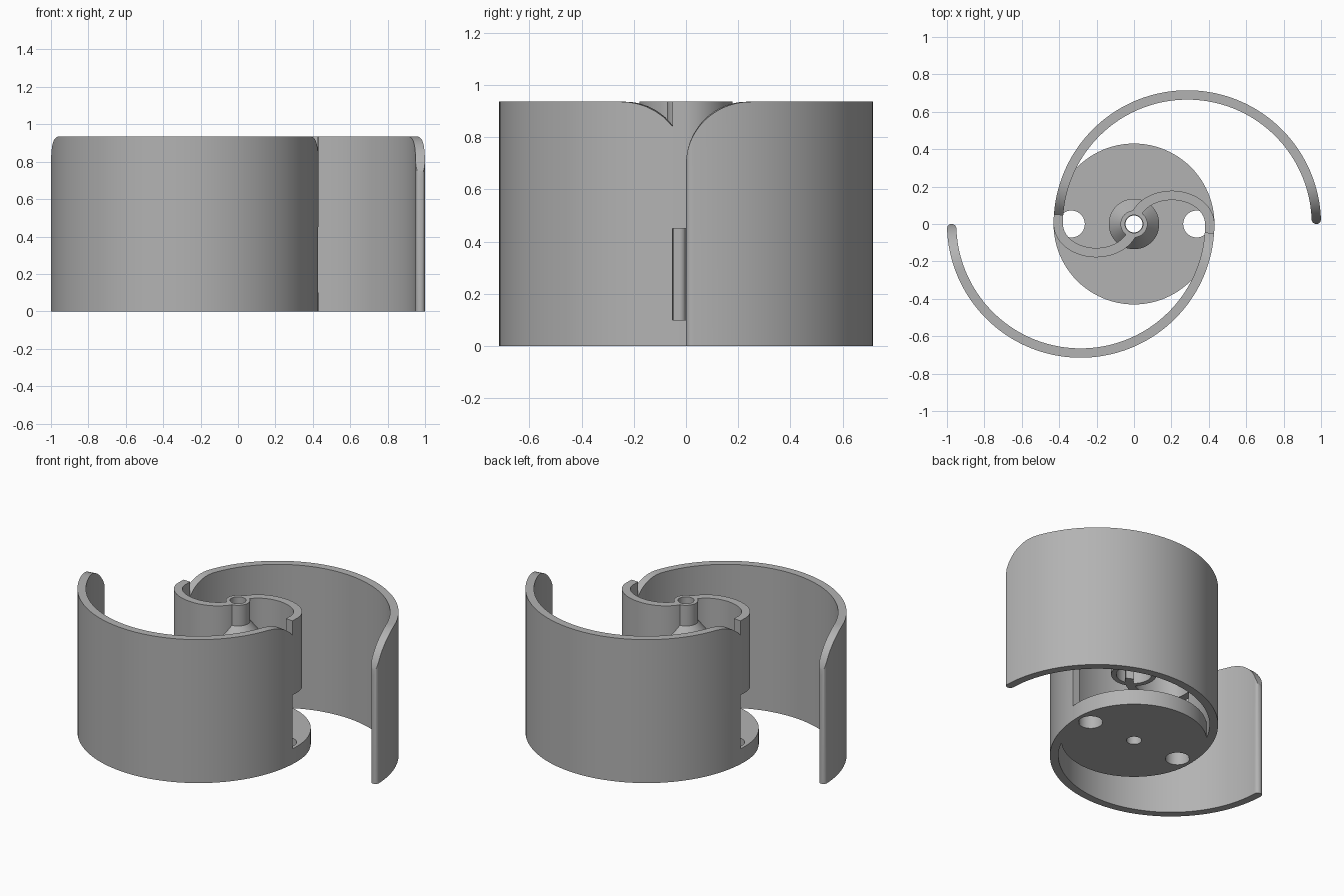
import bpy, bmesh
from math import sin, cos, pi, sqrt, radians, degrees, asin
from mathutils import Vector

HEIGHT, DISC_TOP, SCOOP_LOW = 0.935, 0.1, 0.45
HALF = 0.025                      # half the wall thickness
BIG_X, BIG_R = 0.285, 0.69        # large blade arc
SCOOP_A, SCOOP_B = 0.2025, 0.153  # inner scoop ellipse
CORNER = 0.24                     # rounded top corner of the blade tip

cube = bpy.data.objects.get("Cube")
if cube:
    bpy.data.objects.remove(cube)

grey = bpy.data.materials.new("plain grey")
grey.use_nodes = True
grey.diffuse_color = (0.45, 0.45, 0.45, 1)
grey.node_tree.nodes["Principled BSDF"].inputs["Base Color"].default_value = grey.diffuse_color


def finish(obj):
    if not obj.data.materials:
        obj.data.materials.append(grey)
    bpy.ops.object.select_all(action='DESELECT')
    obj.select_set(True)
    bpy.context.view_layer.objects.active = obj
    bpy.ops.object.shade_smooth_by_angle(angle=radians(35))


def mesh_object(name, bm):
    bmesh.ops.recalc_face_normals(bm, faces=bm.faces)
    mesh = bpy.data.meshes.new(name)
    bm.to_mesh(mesh)
    bm.free()
    obj = bpy.data.objects.new(name, mesh)
    bpy.context.collection.objects.link(obj)
    finish(obj)
    return obj


def ribbon(name, sections, turn):
    """Wall swept through (centre, normal, half width, low, high) sections."""
    bm = bmesh.new()
    rings = []
    for c, n, w, low, high in sections:
        corners = [(c + n * w, low), (c + n * w, high), (c - n * w, high), (c - n * w, low)]
        rings.append([bm.verts.new((p.x * turn, p.y * turn, z)) for p, z in corners])
    for a, b in zip(rings, rings[1:]):
        for k in range(4):
            m = (k + 1) % 4
            bm.faces.new((a[k], a[m], b[m], b[k]))
    bm.faces.new(rings[0])
    bm.faces.new(rings[-1])
    return mesh_object(name, bm)


def arc_point(t):
    n = Vector((cos(t), sin(t)))
    return Vector((BIG_X, 0)) + n * BIG_R, n


# Large blade: rounded tip, rounded upper corner
join = pi - asin(0.05 / BIG_R)
blade = []
STEPS = 110
for i in range(STEPS + 1):
    c, n = arc_point(join * (max(i, 0.4) / STEPS) ** 1.7)
    w = HALF * sqrt(1 - max(0, 1 - c.y / HALF) ** 2)
    drop = CORNER - sqrt(CORNER ** 2 - max(0, CORNER - c.y) ** 2)
    blade.append((c, n, w, 0, HEIGHT - drop))

# Inner scoop: end of the big arc, then a half ellipse to the hub
scoop = []
for i in range(4):
    c, n = arc_point(join + (pi - join) * i / 4)
    scoop.append((c, n, HALF, SCOOP_LOW, HEIGHT))
for i in range(49):
    t = pi + radians(160) * i / 48
    c = Vector((-SCOOP_A + SCOOP_A * cos(t), SCOOP_B * sin(t)))
    n = Vector((cos(t) / SCOOP_A, sin(t) / SCOOP_B)).normalized()
    scoop.append((c, n, HALF, SCOOP_LOW, HEIGHT))

for side, turn in (("left", 1), ("right", -1)):
    ribbon(side + "_blade", blade, turn)
    ribbon(side + "_scoop", scoop, turn)

# Base disc with a shaft hole and two round openings
curve = bpy.data.curves.new("base_disc", 'CURVE')
curve.dimensions = '2D'
curve.fill_mode = 'BOTH'
curve.extrude = DISC_TOP / 2
for x, r, count in ((0, 0.43, 96), (0, 0.045, 32), (0.335, 0.072, 40), (-0.335, 0.072, 40)):
    spline = curve.splines.new('POLY')
    spline.points.add(count - 1)
    spline.use_cyclic_u = True
    for k, p in enumerate(spline.points):
        a = 2 * pi * k / count
        p.co = (x + r * cos(a), r * sin(a), 0, 1)
disc = bpy.data.objects.new("base_disc", curve)
disc.location.z = DISC_TOP / 2
bpy.context.collection.objects.link(disc)
bpy.ops.object.select_all(action='DESELECT')
disc.select_set(True)
bpy.context.view_layer.objects.active = disc
bpy.ops.object.convert(target='MESH')
finish(bpy.context.view_layer.objects.active)

# Hub: hollow tube flaring into a wider socket
profile = [(0.048, HEIGHT), (0.072, HEIGHT), (0.072, 0.8), (0.135, 0.72),
           (0.135, SCOOP_LOW), (0.105, SCOOP_LOW), (0.105, 0.7), (0.048, 0.76)]
bm = bmesh.new()
SIDES = 48
rings = [[bm.verts.new((r * cos(2 * pi * k / SIDES), r * sin(2 * pi * k / SIDES), z))
          for r, z in profile] for k in range(SIDES)]
for k in range(SIDES):
    a, b = rings[k], rings[(k + 1) % SIDES]
    for j in range(len(profile)):
        m = (j + 1) % len(profile)
        bm.faces.new((a[j], b[j], b[m], a[m]))
mesh_object("hub", bm)
